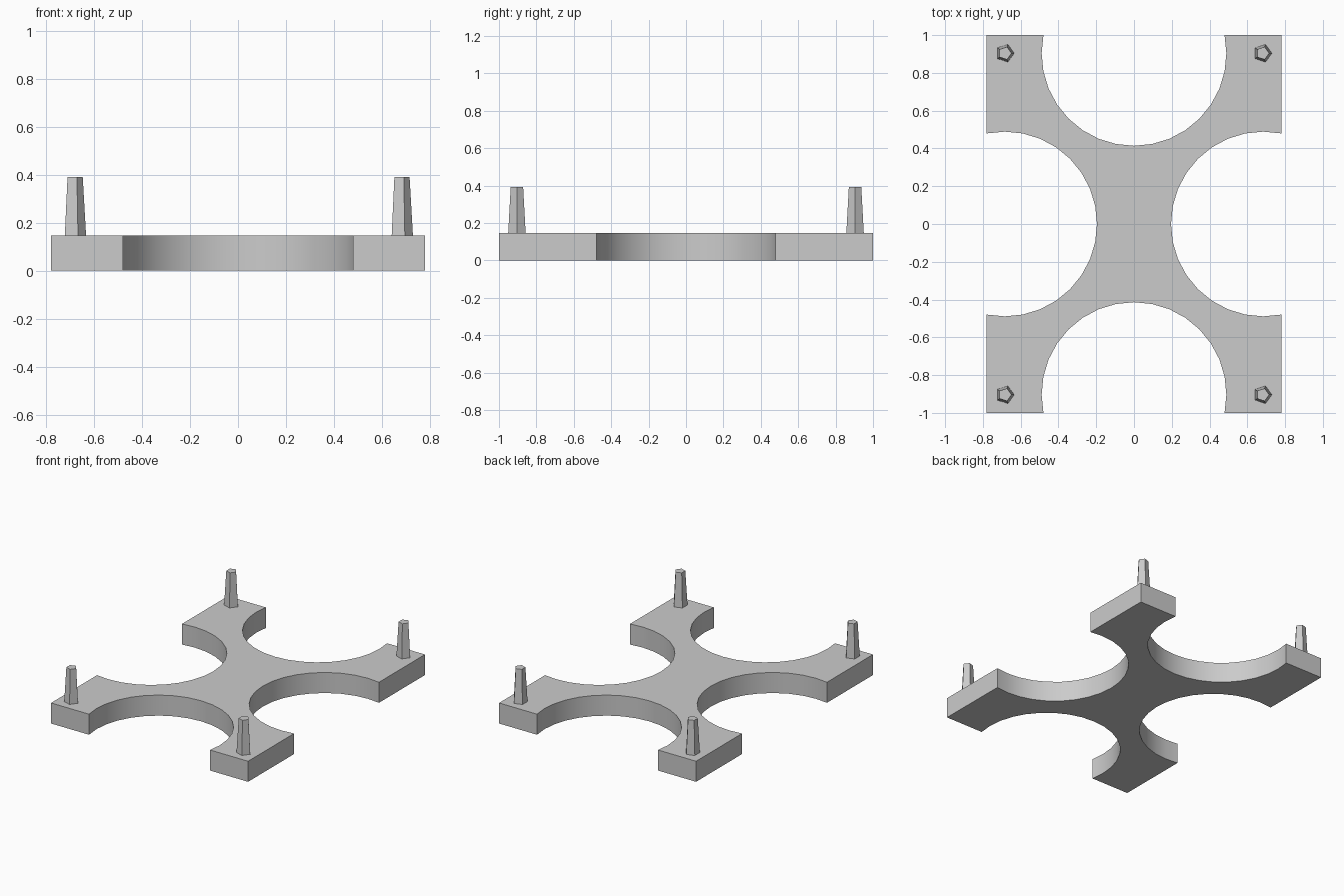
import bpy
import math

cube = bpy.data.objects.get("Cube")
if cube:
    bpy.data.objects.remove(cube, do_unlink=True)

HALF_X, HALF_Y, THICK = 0.78, 1.0, 0.147
PEG_TOP = 0.392
CUT_RADIUS = 0.489

grey = bpy.data.materials.new("light grey")
grey.use_nodes = True
colour = (0.6, 0.6, 0.6, 1)
grey.diffuse_color = colour
grey.node_tree.nodes["Principled BSDF"].inputs["Base Color"].default_value = colour

# Flat base plate
bpy.ops.mesh.primitive_cube_add(size=1, location=(0, 0, THICK / 2))
plate = bpy.context.object
plate.name = "base_plate"
plate.scale = (2 * HALF_X, 2 * HALF_Y, THICK)
bpy.ops.object.transform_apply(location=True, rotation=False, scale=True)
plate.data.materials.append(grey)

# Round cutouts on all four sides leave an X-shaped frame
cutters = []
for name, x, y in (("front", 0, -0.903), ("back", 0, 0.903),
                   ("left", 0.685, 0), ("right", -0.685, 0)):
    bpy.ops.mesh.primitive_cylinder_add(vertices=32, radius=CUT_RADIUS, depth=1,
                                        location=(x, y, THICK / 2))
    cutter = bpy.context.object
    cutter.name = name + "_cutter"
    cutter.hide_render = True
    cutter.data.materials.append(grey)
    cutters.append(cutter)
    cut = plate.modifiers.new(name + "_cutout", "BOOLEAN")
    cut.operation = "DIFFERENCE"
    cut.solver = "EXACT"
    cut.object = cutter

bpy.ops.object.select_all(action="DESELECT")
plate.select_set(True)
bpy.context.view_layer.objects.active = plate
for mod in list(plate.modifiers):
    bpy.ops.object.modifier_apply(modifier=mod.name)
for cutter in cutters:
    bpy.data.objects.remove(cutter, do_unlink=True)
bpy.ops.object.shade_smooth_by_angle(angle=math.radians(30))

# Tapered five-sided pegs at the corners, all pointing the same way
for side, x in (("left", 0.681), ("right", -0.683)):
    for end, y in (("front", -0.904), ("back", 0.904)):
        bpy.ops.mesh.primitive_cone_add(
            vertices=5, radius1=0.049, radius2=0.035, depth=PEG_TOP - THICK,
            location=(x, y, (PEG_TOP + THICK) / 2),
            rotation=(0, 0, -math.pi / 2))
        peg = bpy.context.object
        peg.name = f"{end}_{side}_peg"
        peg.data.materials.append(grey)
